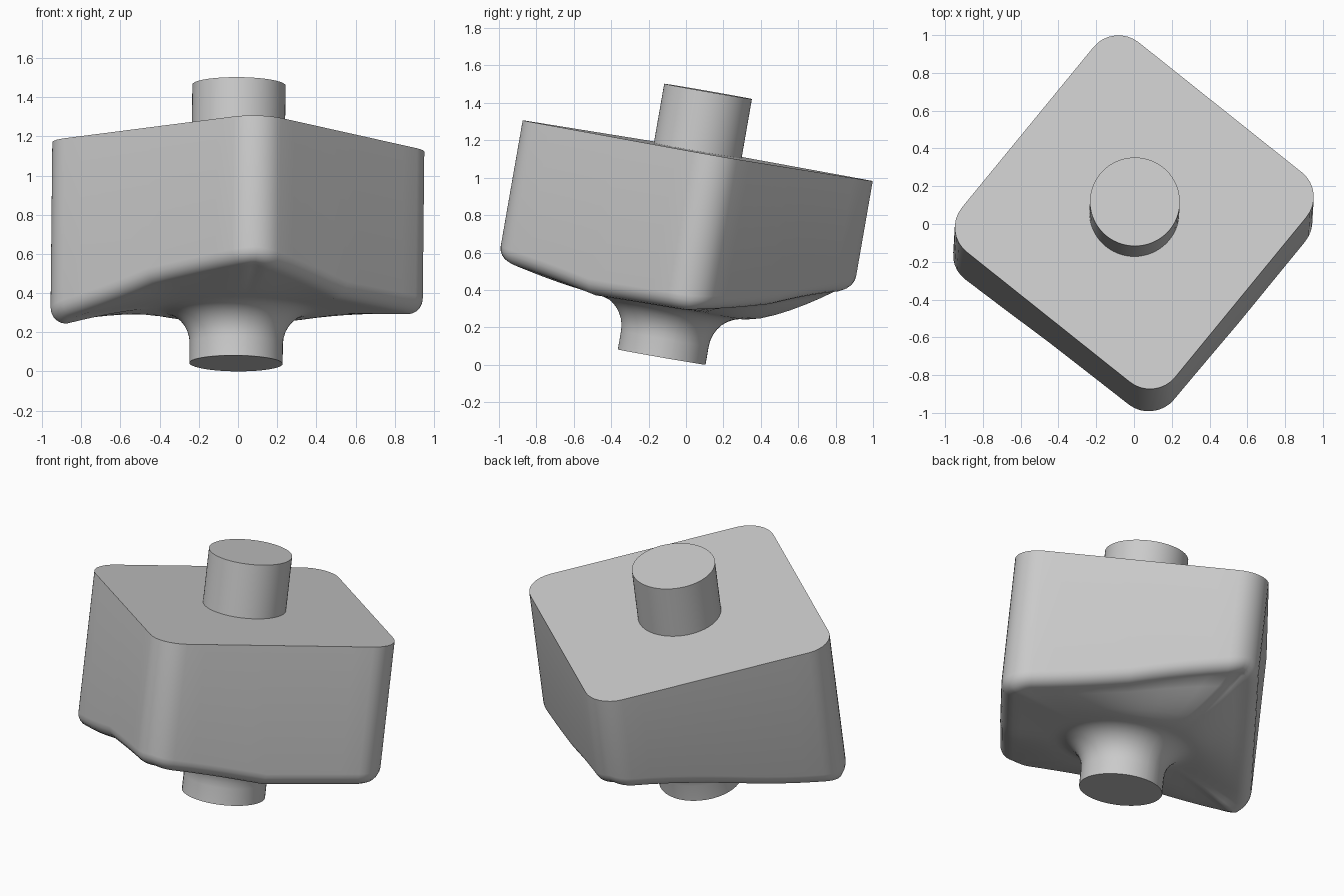
import bpy, bmesh, math
from mathutils import Matrix, Vector

cube = bpy.data.objects.get("Cube")
if cube:
    bpy.data.objects.remove(cube, do_unlink=True)

grey = bpy.data.materials.new("plain grey")
grey.use_nodes = True
grey.diffuse_color = (0.6, 0.6, 0.6, 1)
grey.node_tree.nodes["Principled BSDF"].inputs["Base Color"].default_value = (0.6, 0.6, 0.6, 1)

# Common tilted frame: origin at the centre of the lower post's end
FRAME = (Matrix.Translation((-0.01, -0.13, 0.041))
         @ Matrix.Rotation(math.radians(0.6), 4, 'Y')
         @ Matrix.Rotation(math.radians(-9.9), 4, 'X'))

HALF, CORNER, TOP = 0.725, 0.17, 1.12      # block half width, corner radius, top height
POST_R, POST_TOP = 0.238, 1.442
FLARE_W, FLARE_Z, FLARE_H = 0.17, 0.10, 0.175
TURN = math.radians(51)                     # block's rotation about its axis

# Underside rim height at each corner and edge middle, every 45 degrees from 6 degrees
RIM = [0.28, 0.38, 0.53, 0.36, 0.18, 0.31, 0.36, 0.27]


def rim_height(p):
    t = ((math.degrees(math.atan2(p.y, p.x)) - 6) % 360) / 45
    i, f = int(t) % 8, t % 1
    return RIM[i] * (1 - f) + RIM[(i + 1) % 8] * f


def outline():
    """Rounded square as (point, outward normal) pairs."""
    pts, c, arc, edge = [], HALF - CORNER, 8, 10
    for k in range(4):
        rot = Matrix.Rotation(TURN + k * math.pi / 2, 2)
        for j in range(1, edge):
            pts.append((rot @ Vector((HALF, -c + 2 * c * j / edge)), rot @ Vector((1, 0))))
        for j in range(arc + 1):
            a = math.pi / 2 * j / arc
            n = Vector((math.cos(a), math.sin(a)))
            pts.append((rot @ (Vector((c, c)) + n * CORNER), rot @ n))
    return pts


def finish(bm, name):
    bmesh.ops.recalc_face_normals(bm, faces=bm.faces[:])
    mesh = bpy.data.meshes.new(name)
    bm.to_mesh(mesh)
    bm.free()
    ob = bpy.data.objects.new(name, mesh)
    bpy.context.collection.objects.link(ob)
    mesh.materials.append(grey)
    ob.matrix_world = FRAME
    bpy.ops.object.select_all(action='DESELECT')
    ob.select_set(True)
    bpy.context.view_layer.objects.active = ob
    bpy.ops.object.shade_smooth_by_angle(angle=math.radians(40))
    return ob


# Block with twisted underside, flared into the lower post
shape = outline()
rims = [rim_height(p) for p, n in shape]
rings = [[(p.x, p.y, TOP) for p, n in shape]]
ROUND = 0.08
for k in range(6):                          # rounded lower rim
    a = math.pi / 2 * k / 5
    d, lift = ROUND * (1 - math.cos(a)), ROUND * (1 - math.sin(a))
    rings.append([((p - n * d).x, (p - n * d).y, h + lift)
                  for (p, n), h in zip(shape, rims)])

inner_r, inner_h = POST_R + FLARE_W, FLARE_Z + FLARE_H
for k in range(1, 7):                       # underside towards the flare
    t = k / 6
    ring = []
    for (p, n), h in zip(shape, rims):
        q = (p - n * ROUND).lerp(p.normalized() * inner_r, t)
        s = 1 - (1 - t) ** 1.4
        ring.append((q.x, q.y, h + (inner_h - h) * s))
    rings.append(ring)


def circle(r, z):
    return [((p.normalized() * r).x, (p.normalized() * r).y, z) for p, n in shape]


for k in range(7, -1, -1):                  # concave flare
    a = math.pi / 2 * k / 8
    rings.append(circle(POST_R + FLARE_W * (1 - math.cos(a)), FLARE_Z + FLARE_H * math.sin(a)))
rings.append(circle(POST_R, 0))

bm = bmesh.new()
loops = [[bm.verts.new(co) for co in ring] for ring in rings]
count = len(shape)
for a, b in zip(loops, loops[1:]):
    for i in range(count):
        j = (i + 1) % count
        bm.faces.new((a[i], a[j], b[j], b[i]))
bm.faces.new(loops[0])
bm.faces.new(loops[-1])
finish(bm, "block_with_lower_post")

# Upper post
bm = bmesh.new()
low = TOP - 0.02
bmesh.ops.create_cone(bm, cap_ends=True, segments=64, radius1=POST_R, radius2=POST_R,
                      depth=POST_TOP - low,
                      matrix=Matrix.Translation((0, 0, (POST_TOP + low) / 2)))
finish(bm, "upper_post")
